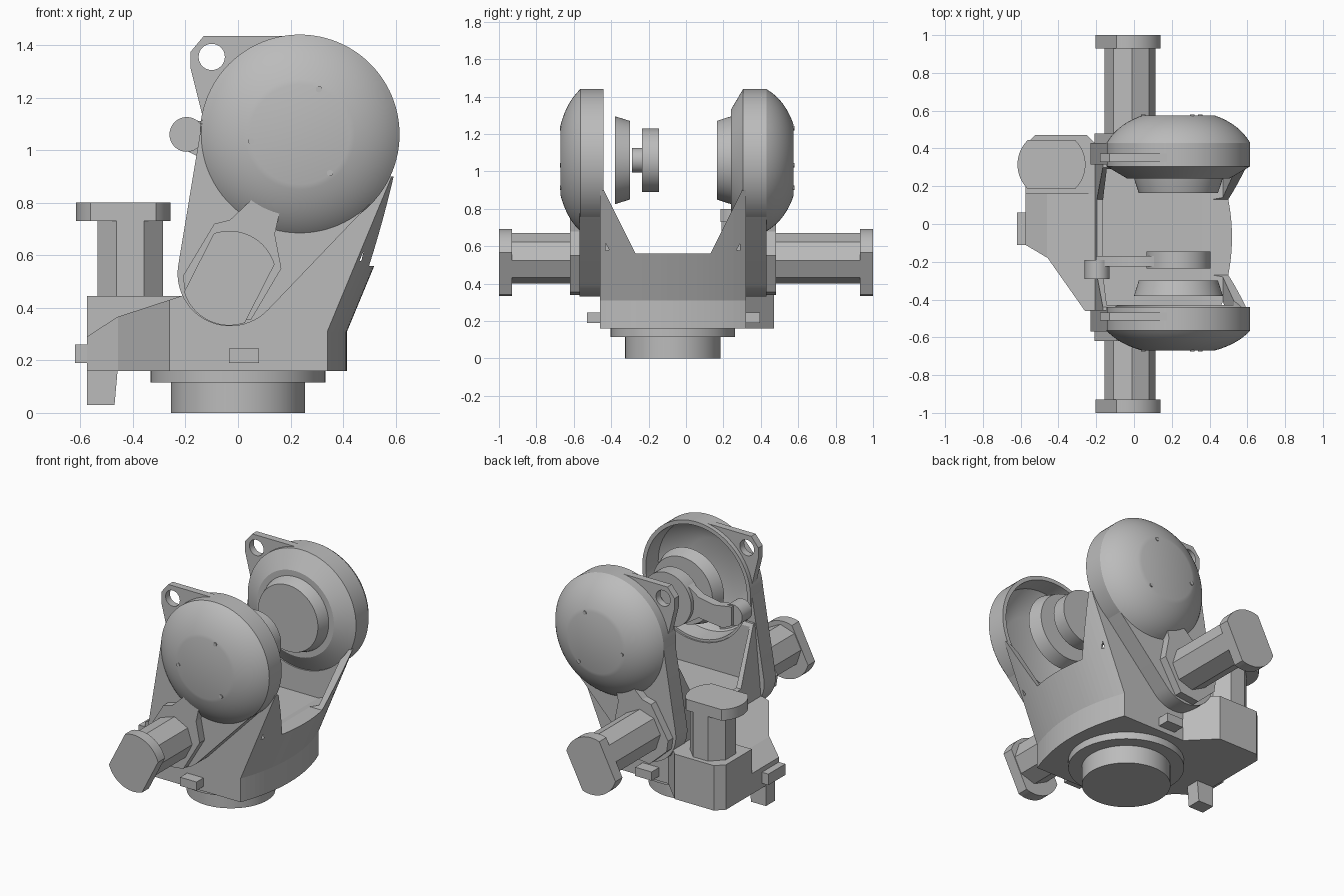
import bpy, bmesh, math

cube = bpy.data.objects.get("Cube")
if cube:
    bpy.data.objects.remove(cube, do_unlink=True)

grey = bpy.data.materials.new("machine grey")
grey.use_nodes = True
grey.diffuse_color = (0.5, 0.5, 0.5, 1)
grey.node_tree.nodes["Principled BSDF"].inputs["Base Color"].default_value = grey.diffuse_color

MID = -0.07             # y of the symmetry plane between the fork arms
HUB = (0.235, 1.06)     # joint axis (x, z)
R = 0.38                # joint cover radius


def place(u, v, w, axis):
    return {"x": (w, u, v), "y": (u, w, v), "z": (u, v, w)}[axis]


def finish(name, bm, smooth=True):
    bmesh.ops.remove_doubles(bm, verts=bm.verts, dist=1e-5)
    bmesh.ops.recalc_face_normals(bm, faces=bm.faces)
    mesh = bpy.data.meshes.new(name)
    bm.to_mesh(mesh)
    bm.free()
    mesh.materials.append(grey)
    obj = bpy.data.objects.new(name, mesh)
    bpy.context.collection.objects.link(obj)
    if smooth:
        bpy.ops.object.select_all(action='DESELECT')
        obj.select_set(True)
        bpy.context.view_layer.objects.active = obj
        bpy.ops.object.shade_smooth_by_angle(angle=math.radians(28))
    return obj


def loft(name, rings, smooth=True):
    """Skin a list of equal-length closed rings and cap both ends."""
    bm = bmesh.new()
    rows = [[bm.verts.new(p) for p in ring] for ring in rings]
    n = len(rows[0])
    for a, b in zip(rows, rows[1:]):
        for i in range(n):
            bm.faces.new((a[i], a[(i + 1) % n], b[(i + 1) % n], b[i]))
    bm.faces.new(rows[0])
    bm.faces.new(rows[-1])
    return finish(name, bm, smooth)


def prism(name, pts, axis, lo, hi, smooth=True):
    return loft(name, [[place(u, v, w, axis) for u, v in pts] for w in (lo, hi)], smooth)


def arc(centre, r, a0, a1, n):
    angles = [math.radians(a0 + (a1 - a0) * i / n) for i in range(n + 1)]
    return [(centre[0] + r * math.cos(a), centre[1] + r * math.sin(a)) for a in angles]


def lathe(name, profile, centre, axis, n=64):
    rings = [[place(u, v, w, axis) for u, v in arc(centre, r, 0, 360, n)[:-1]]
             for r, w in profile]
    return loft(name, rings)


def cylinder(name, r, centre, axis, lo, hi, n=48):
    return lathe(name, [(r, lo), (r, hi)], centre, axis, n)


def box(name, x0, x1, y0, y1, z0, z1):
    return prism(name, [(x0, y0), (x1, y0), (x1, y1), (x0, y1)], "z", z0, z1, False)


def cut(obj, cutter):
    mod = obj.modifiers.new("cut", 'BOOLEAN')
    mod.operation, mod.solver, mod.object = 'DIFFERENCE', 'EXACT', cutter
    bpy.ops.object.select_all(action='DESELECT')
    bpy.context.view_layer.objects.active = obj
    obj.select_set(True)
    bpy.ops.object.modifier_apply(modifier=mod.name)
    bpy.data.objects.remove(cutter, do_unlink=True)


def dome(rim_y, flat_y, shoulder, depth):
    """Bulging profile from the cover rim to its flat centre."""
    out = []
    for i in range(13):
        t = i / 12
        a, b, c = (1 - t) ** 2, 2 * t * (1 - t), t * t
        out.append((a * R + b * shoulder + c * 0.19,
                    rim_y + (flat_y - rim_y) * (b * depth + c)))
    return out


# Round foot and flange
cylinder("foot", 0.255, (0, MID), "z", 0, 0.12, 64)
cylinder("foot_flange", 0.333, (0, MID), "z", 0.115, 0.16, 64)

# Fork body: bulged sloping +x face, hollowed between its thin walls
rings = []
for z, left, right in ((0.16, -0.22, 0.34), (0.31, -0.22, 0.34), (0.90, -0.165, 0.585)):
    ring = [(left, MID + 0.39, z), (left, MID - 0.39, z)]
    for i in range(25):
        s = -1 + i / 12
        ring.append((right + 0.075 * (1 - s * s), MID + 0.39 * s, z))
    rings.append(ring)
body = loft("fork_body", rings, False)
cut(body, prism("trough_cutter", [(-0.45, 0.92), (-0.27, 0.56), (0.13, 0.56), (0.31, 0.92)],
                "x", -1, 1, False))
cut(body, prism("hollow_cutter", [(-0.165, 0.54), (0.36, 0.54), (0.47, 0.58), (0.555, 0.95),
                                  (-0.14, 0.95)], "y", -0.43, 0.29, False))
cut(body, cylinder("joint_cutter", R - 0.01, HUB, "y", -0.8, 0.8, 96))

# Lower gearbox housing with a sloping roof
housing = prism("lower_housing", [(-0.575, 0.2), (-0.575, -0.11), (-0.457, -0.18), (-0.26, -0.46),
                                  (-0.15, -0.46), (-0.15, 0.2)], "z", 0.16, 0.5, False)
cut(housing, prism("roof_cutter", [(-0.7, 0.21), (-0.575, 0.29), (-0.46, 0.365), (-0.2, 0.45),
                                   (0.1, 0.52), (0.1, 0.8), (-0.7, 0.8)], "y", -1, 1, False))
prism("motor_block", [(-0.575, 0.16), (-0.575, 0.42), (-0.525, 0.47), (-0.25, 0.47),
                      (-0.1, 0.32), (-0.1, 0.16)], "z", 0.16, 0.445, False)

# Stops and hanging peg
box("front_stop", -0.035, 0.08, -0.53, -0.45, 0.19, 0.245)
box("rear_stop", -0.035, 0.08, 0.31, 0.395, 0.19, 0.245)
box("side_stop", -0.62, -0.56, -0.11, 0.06, 0.19, 0.26)
prism("hanging_peg", [(-0.575, 0.2), (-0.575, 0.03), (-0.47, 0.03), (-0.455, 0.2)],
      "y", -0.07, 0.02, False)


def motor(name, shaft_centre, cap_centre, axis, tilt, base, cap0, cap1):
    """Octagonal casing with a round cap that has two parallel flats."""
    shaft = arc(shaft_centre, 0.135, tilt + 22.5, tilt + 382.5, 8)[:-1]
    prism(name + "_casing", shaft, axis, base, cap0, False)
    half = 46
    cap = (arc(cap_centre, 0.18, tilt - half, tilt + half, 16)
           + arc(cap_centre, 0.18, tilt + 180 - half, tilt + 180 + half, 16))
    prism(name + "_cap", cap, axis, cap0, cap1)


SHAFT, CAP = (-0.022, 0.535), (-0.033, 0.513)
motor("upright_motor", (-0.41, 0.315), (-0.437, 0.315), "z", 0, 0.44, 0.73, 0.8)
motor("front_motor", SHAFT, CAP, "y", 63, -0.6, -0.93, -1)
motor("rear_motor", SHAFT, CAP, "y", 63, 0.46, 0.93, 1)

# Side arms: tapered plate under each cover, motor mount and lifting ear
low = (-0.03, 0.53)
dx, dz = HUB[0] - low[0], HUB[1] - low[1]
lean = math.degrees(math.atan2(dz, dx))
spread = math.degrees(math.acos((0.2 - R) / math.hypot(dx, dz)))
arm = (arc(low, 0.2, lean + spread, lean + 360 - spread, 24)
       + arc(HUB, R - 0.005, lean - spread, lean - 360 + spread, 40))
mount = [(-0.21, 0.52), (-0.09, 0.72), (-0.03, 0.735), (0.05, 0.81), (0.16, 0.77),
         (0.14, 0.68), (0.165, 0.55), (0.05, 0.355), (-0.08, 0.34), (-0.2, 0.45)]
ear = [(-0.135, 1.13), (-0.18, 1.31), (-0.18, 1.375), (-0.13, 1.435)] + arc(HUB, R - 0.005, 90, 168, 20)

for side, label in ((-1, "front"), (1, "rear")):
    prism(label + "_arm", arm, "y", MID + side * 0.385, MID + side * 0.5)
    prism(label + "_motor_mount", mount, "y", MID + side * 0.49, MID + side * 0.55, False)
    y = MID + side * 0.42
    lug = prism(label + "_lifting_ear", ear, "y", y - 0.022, y + 0.022, False)
    cut(lug, cylinder("ear_hole_cutter", 0.05, (-0.1, 1.355), "y", y - 0.1, y + 0.1, 32))

# Joint covers: the front one is a hollow bowl, the rear one is closed
lathe("front_cover", [(0.2, -0.635), (0.29, -0.6), (0.345, -0.55), (0.355, -0.44), (R, -0.44)]
      + dome(-0.565, -0.67, 0.31, 0.7), HUB, "y", 96)
lathe("rear_cover", [(0.27, 0.24), (R, 0.305)] + dome(0.43, 0.575, 0.32, 0.7), HUB, "y", 96)
lathe("front_hub", [(0.235, -0.38), (0.21, -0.30)], HUB, "y")
lathe("rear_hub", [(0.235, 0.245), (0.23, 0.225), (0.21, 0.165)], HUB, "y")

# Cover screws
for a in (67, 188, -52):
    spot = arc(HUB, 0.187, a, a, 1)[0]
    cylinder("front_screw", 0.012, spot, "y", -0.674, -0.64, 12)
    cylinder("rear_screw", 0.012, spot, "y", 0.545, 0.579, 12)

# Crank inside the fork
PIN = (-0.195, 1.06)
cylinder("crank_disc", 0.17, HUB, "y", -0.235, -0.145, 64)
prism("crank_link", [(-0.2, 1.0), (-0.14, 0.97), (0.03, 0.99), (0.12, 0.93), (0.12, 1.18),
                     (0.03, 1.12), (-0.08, 1.1), (-0.2, 1.12)], "y", -0.225, -0.17)
cylinder("crank_pin", 0.066, PIN, "y", -0.29, -0.19)
